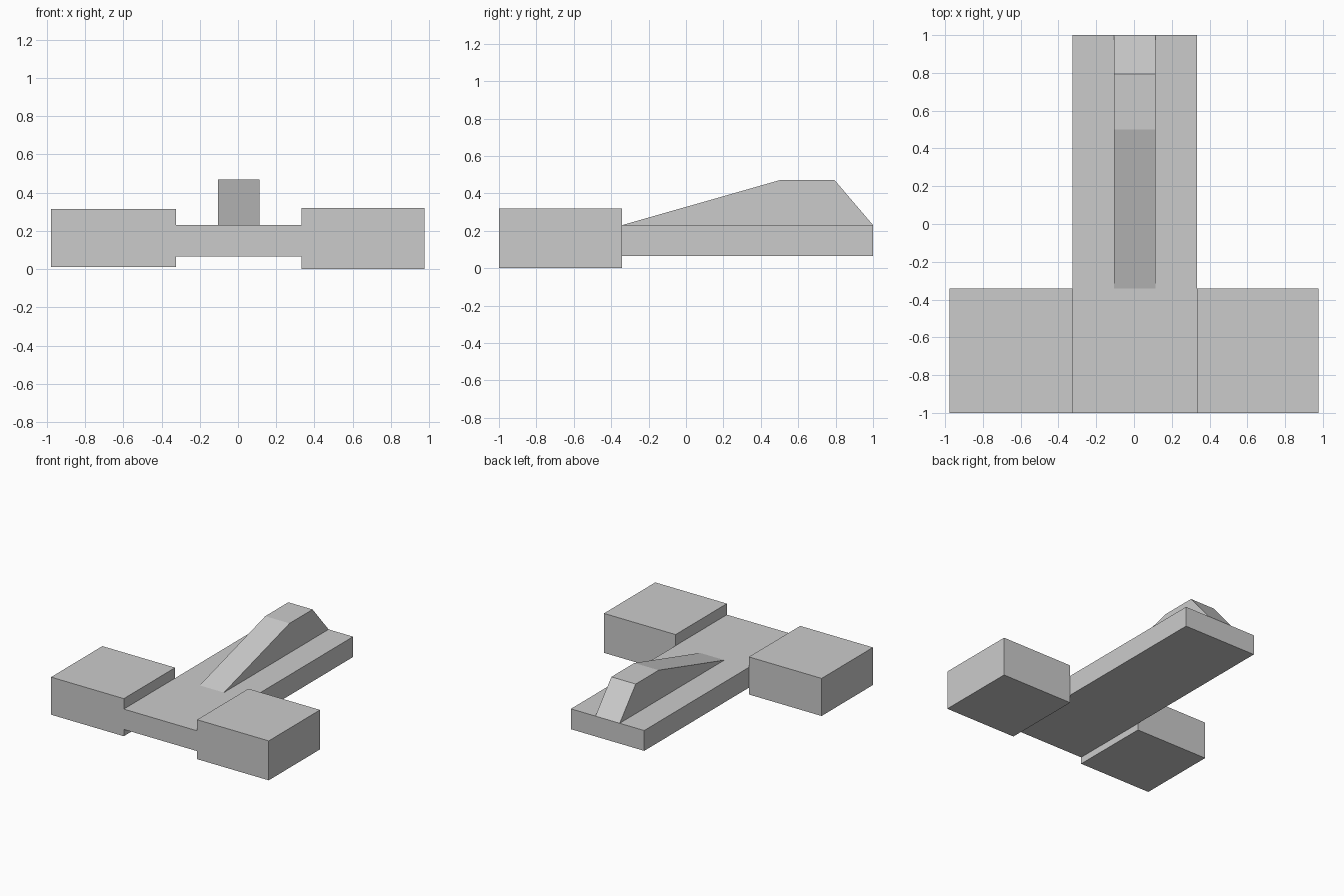
import bpy

if "Cube" in bpy.data.objects:
    bpy.data.objects.remove(bpy.data.objects["Cube"])


def prism(name, profile, x0, x1):
    """Extrude a (y, z) profile from x0 to x1."""
    n = len(profile)
    verts = [(x, y, z) for x in (x0, x1) for y, z in profile]
    faces = [tuple(reversed(range(n))), tuple(range(n, 2 * n))]
    faces += [(i, (i + 1) % n, n + (i + 1) % n, n + i) for i in range(n)]
    mesh = bpy.data.meshes.new(name)
    mesh.from_pydata(verts, [], faces)
    mesh.update()
    obj = bpy.data.objects.new(name, mesh)
    bpy.context.collection.objects.link(obj)
    return obj


def box(name, x0, x1, y0, y1, z0, z1):
    return prism(name, [(y0, z0), (y1, z0), (y1, z1), (y0, z1)], x0, x1)


# Long flat body
box("body", -0.325, 0.333, -1, 1, 0.065, 0.23)

# Side blocks, slightly different in size
box("left_block", -0.978, -0.325, -1, -0.342, 0.01, 0.315)
box("right_block", 0.333, 0.976, -1, -0.342, 0.0, 0.32)

# Sloped ridge along the top
prism("ridge", [(-0.342, 0.23), (1, 0.23), (0.795, 0.47), (0.5, 0.47)],
      -0.105, 0.113)
